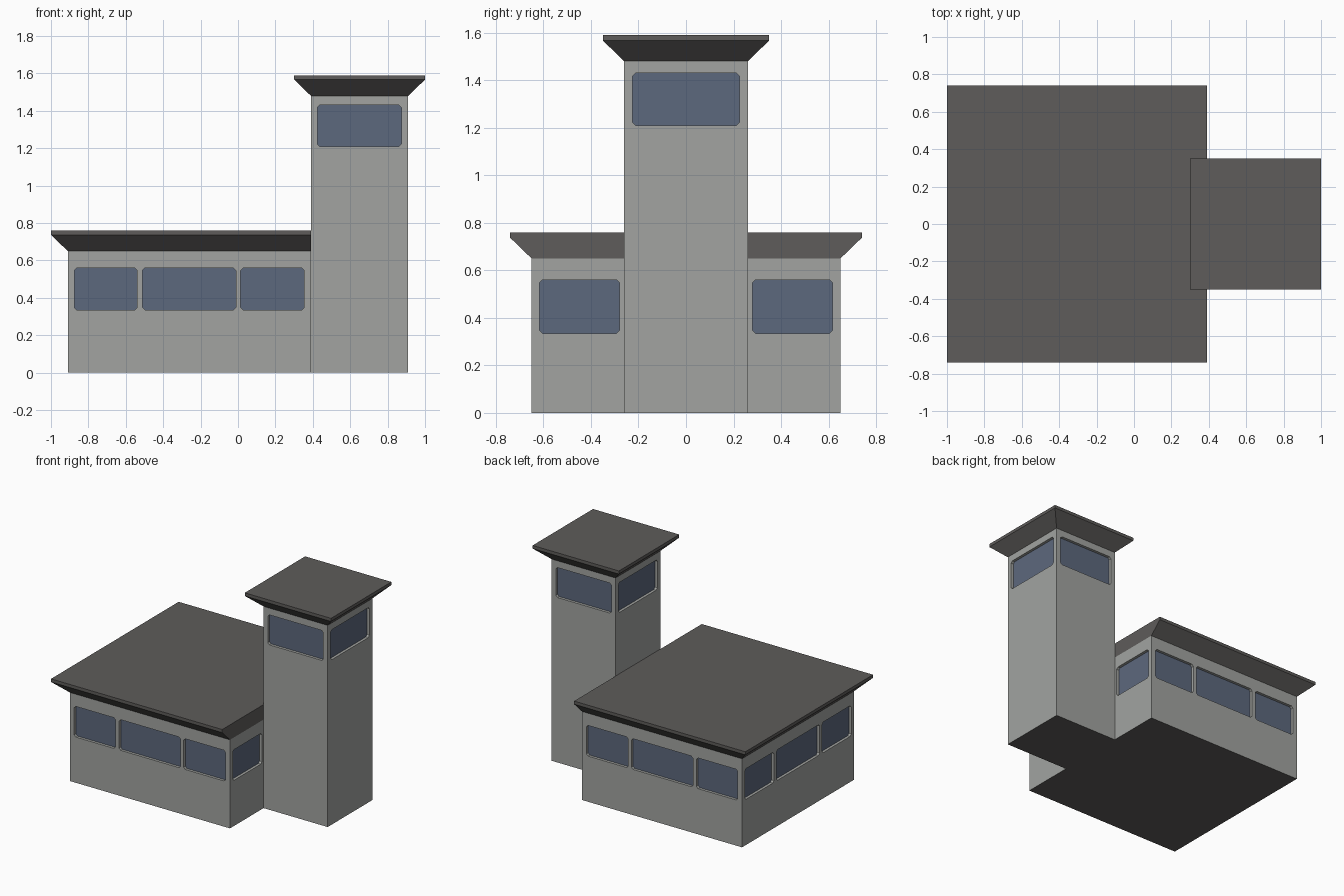
import bpy, bmesh
from mathutils import Vector

if "Cube" in bpy.data.objects:
    bpy.data.objects.remove(bpy.data.objects["Cube"])


def material(name, rgb):
    m = bpy.data.materials.new(name)
    m.diffuse_color = (*rgb, 1)
    m.use_nodes = True
    m.node_tree.nodes["Principled BSDF"].inputs["Base Color"].default_value = m.diffuse_color
    return m


WALL = material("grey concrete", (0.36, 0.37, 0.355))
GLASS = material("blue glass", (0.108, 0.138, 0.205))
ROOF = material("dark roof", (0.112, 0.107, 0.103))
DEPTH, CHAMFER = 0.02, 0.013


def finish(name, bm, mats):
    bmesh.ops.recalc_face_normals(bm, faces=bm.faces)
    me = bpy.data.meshes.new(name)
    bm.to_mesh(me)
    bm.free()
    for m in mats:
        me.materials.append(m)
    ob = bpy.data.objects.new(name, me)
    bpy.context.collection.objects.link(ob)
    return ob


def loft(name, rings, mats):
    """Stack rectangles (x0, x1, y0, y1, z) into a closed solid."""
    bm = bmesh.new()
    loops = [[bm.verts.new(p) for p in
              ((a, c, z), (b, c, z), (b, d, z), (a, d, z))]
             for a, b, c, d, z in rings]
    for lo, hi in zip(loops, loops[1:]):
        for i in range(4):
            j = (i + 1) % 4
            bm.faces.new((lo[i], lo[j], hi[j], hi[i]))
    bottom = bm.faces.new(loops[0][::-1])
    if len(mats) == 3:
        bottom.material_index = 2      # dark underside
    bm.faces.new(loops[-1])
    return finish(name, bm, mats)


def window_prism(bm, normal, wall, u0, u1, z0, z1):
    """Chamfered prism cutting DEPTH into the wall; its inner cap is glass."""
    n = Vector(normal)
    u = Vector((abs(n.y), abs(n.x), 0))
    c = CHAMFER
    outline = [(u0 + c, z0), (u1 - c, z0), (u1, z0 + c), (u1, z1 - c),
               (u1 - c, z1), (u0 + c, z1), (u0, z1 - c), (u0, z0 + c)]
    origin = Vector((abs(n.x), abs(n.y), 0)) * wall
    inner, outer = [[bm.verts.new(origin + n * d + u * a + Vector((0, 0, z)))
                     for a, z in outline] for d in (-DEPTH, 0.03)]
    bm.faces.new(inner).material_index = 1
    bm.faces.new(outer)
    for i in range(8):
        j = (i + 1) % 8
        bm.faces.new((inner[i], inner[j], outer[j], outer[i]))


def cut_windows(ob, windows):
    # neighbouring walls are cut in separate passes so cutters never overlap
    for axis in (0, 1):
        bm = bmesh.new()
        for w in windows:
            if w[0][axis]:
                window_prism(bm, *w)
        cutter = finish("window_cutter", bm, (WALL, GLASS, ROOF))
        cutter.hide_render = True
        mod = ob.modifiers.new("windows", 'BOOLEAN')
        mod.operation = 'DIFFERENCE'
        mod.solver = 'EXACT'
        mod.object = cutter
        dg = bpy.context.evaluated_depsgraph_get()
        me = bpy.data.meshes.new_from_object(ob.evaluated_get(dg))
        ob.modifiers.clear()
        ob.data = me
        bpy.data.objects.remove(cutter)


# low main building with a band of windows
main = loft("main_building", [(-0.91, 0.39, -0.65, 0.65, 0),
                              (-0.91, 0.39, -0.65, 0.65, 0.65)],
            (WALL, GLASS, ROOF))
windows = []
for s in (-1, 1):
    for a, b in ((-0.875, -0.54), (-0.51, -0.012), (0.014, 0.353)):
        windows.append(((0, s, 0), s * 0.65, a, b, 0.335, 0.56))
for a, b in ((-0.617, -0.28), (-0.25, 0.25), (0.28, 0.617)):
    windows.append(((-1, 0, 0), -0.91, a, b, 0.335, 0.56))
    if abs(a + b) > 0.1:               # beside the tower
        windows.append(((1, 0, 0), 0.39, a, b, 0.335, 0.56))
cut_windows(main, windows)

# flared main roof, flush on the tower side
loft("main_roof", [(-0.91, 0.39, -0.65, 0.65, 0.65),
                   (-1.0, 0.39, -0.74, 0.74, 0.737),
                   (-1.0, 0.39, -0.74, 0.74, 0.76)], (ROOF,))

# tower shaft and lookout room
loft("tower_shaft", [(0.39, 0.91, -0.26, 0.26, 0),
                     (0.39, 0.91, -0.26, 0.26, 1.03)], (WALL, GLASS, ROOF))
lookout = loft("tower_lookout", [(0.39, 0.91, -0.26, 0.26, 1.03),
                                 (0.39, 0.91, -0.26, 0.26, 1.48)],
               (WALL, GLASS, ROOF))
windows = []
for s in (-1, 1):
    windows.append(((0, s, 0), s * 0.26, 0.424, 0.874, 1.21, 1.43))
    windows.append(((s, 0, 0), 0.65 + s * 0.26, -0.225, 0.225, 1.21, 1.43))
cut_windows(lookout, windows)

# flared tower roof
loft("tower_roof", [(0.39, 0.91, -0.26, 0.26, 1.48),
                    (0.30, 1.0, -0.35, 0.35, 1.567),
                    (0.30, 1.0, -0.35, 0.35, 1.59)], (ROOF,))
